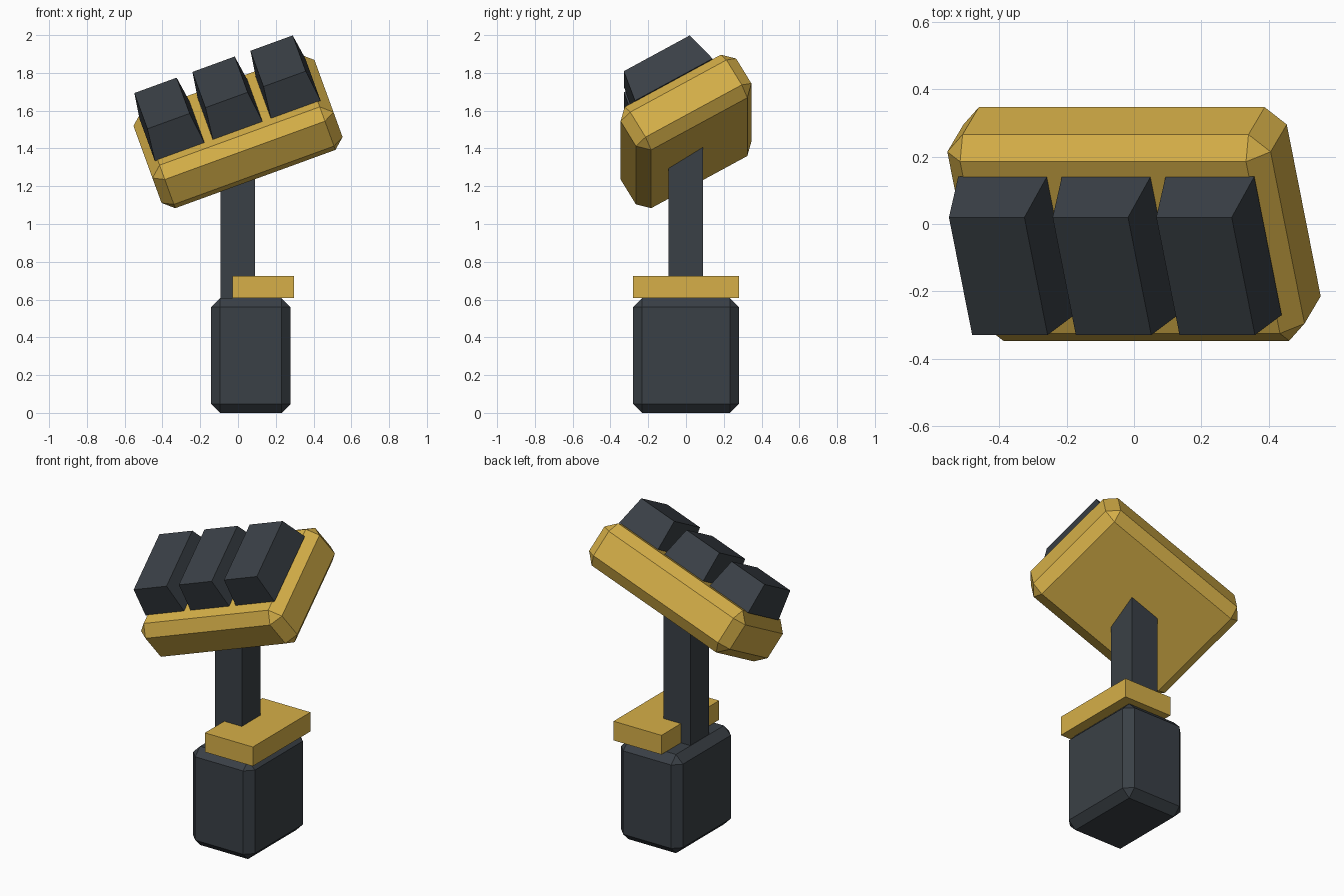
import bpy
import bmesh
from math import radians
from mathutils import Matrix, Vector

default = bpy.data.objects.get("Cube")
if default:
    bpy.data.objects.remove(default, do_unlink=True)


def make_material(name, rgb):
    mat = bpy.data.materials.new(name)
    mat.use_nodes = True
    color = (*rgb, 1.0)
    mat.diffuse_color = color
    mat.node_tree.nodes["Principled BSDF"].inputs["Base Color"].default_value = color
    return mat


gold = make_material("gold", (0.67, 0.43, 0.065))
charcoal = make_material("charcoal", (0.042, 0.051, 0.061))


def make_box(name, mat, low, high, bevel=0.0, taper=1.0, frame=None):
    """Box between two corners, with optional chamfer, tapered top and tilted frame."""
    low, high = Vector(low), Vector(high)
    size, centre = high - low, (low + high) / 2
    bm = bmesh.new()
    bmesh.ops.create_cube(bm, size=1)
    for v in bm.verts:
        if v.co.z > 0:
            v.co.xy *= taper
        v.co = Vector(a * b for a, b in zip(v.co, size)) + centre
    if bevel:
        bmesh.ops.bevel(bm, geom=bm.edges[:], offset=bevel, segments=1,
                        affect='EDGES', profile=0.5)
    mesh = bpy.data.meshes.new(name)
    bm.to_mesh(mesh)
    bm.free()
    mesh.materials.append(mat)
    obj = bpy.data.objects.new(name, mesh)
    if frame:
        obj.matrix_world = frame
    bpy.context.scene.collection.objects.link(obj)
    return obj


# Handle with its collar plate and the square neck
make_box("handle", charcoal, (-0.142, -0.28, 0), (0.278, 0.28, 0.607), bevel=0.047)
make_box("collar_plate", gold, (-0.029, -0.28, 0.607), (0.297, 0.28, 0.725))
make_box("neck", charcoal, (-0.093, -0.093, 0.55), (0.091, 0.091, 1.47))

# Tilted chamfered head
head_frame = (Matrix.Translation((0, 0, 1.49))
              @ Matrix.Rotation(radians(-20), 4, 'Y')
              @ Matrix.Rotation(radians(30), 4, 'X'))
make_box("head", gold, (-0.51, -0.353, -0.14), (0.51, 0.353, 0.14),
         bevel=0.059, frame=head_frame)

# Three tapered blocks in a row on the head
for i, side in enumerate((-1, 0, 1)):
    x = side * 0.327
    make_box(f"head_block_{i + 1}", charcoal, (x - 0.14, -0.232, 0.138),
             (x + 0.14, 0.242, 0.318), taper=0.85, frame=head_frame)
